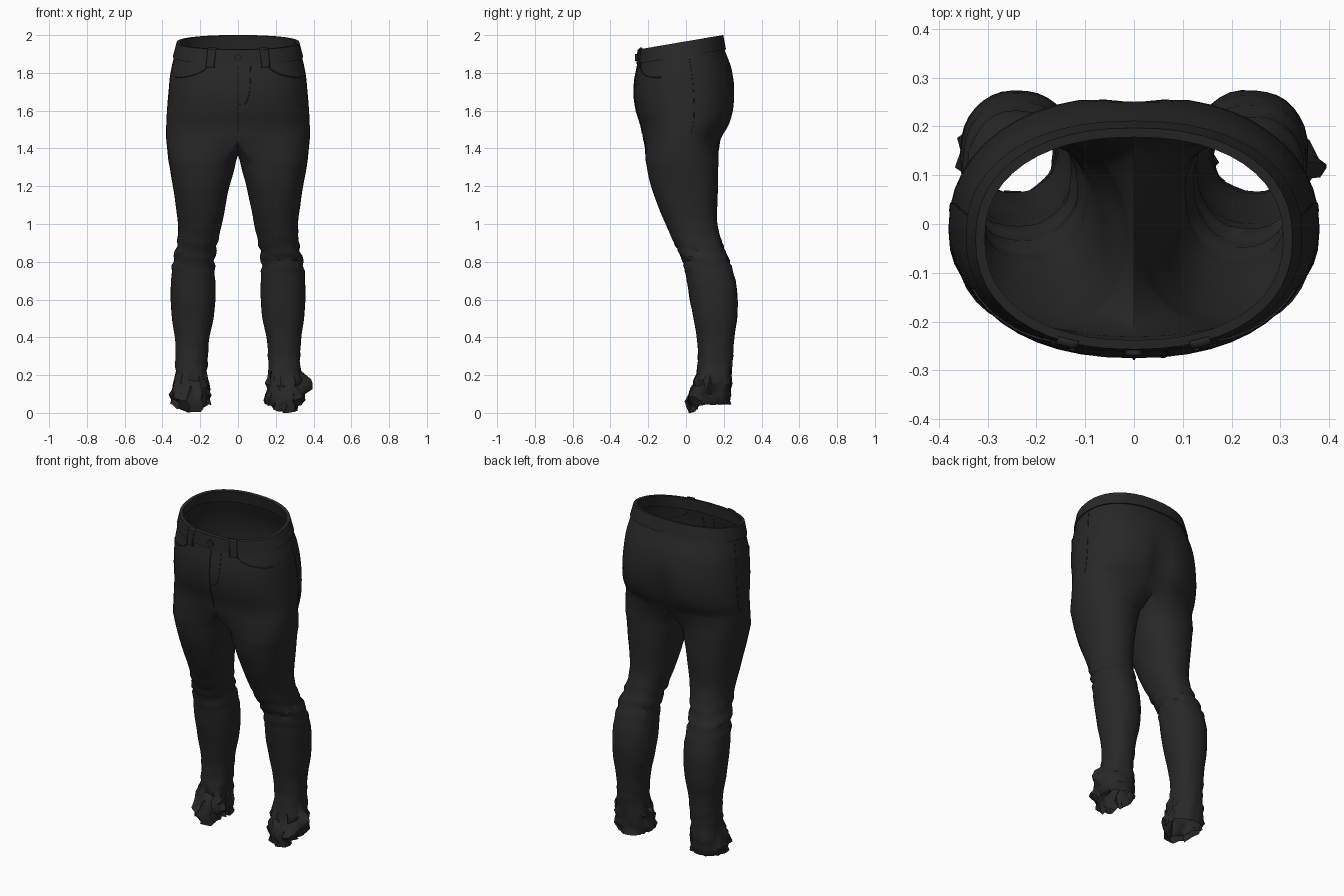
import bpy, bmesh, math, random
from mathutils import Vector, noise

random.seed(4)
if "Cube" in bpy.data.objects:
    bpy.data.objects.remove(bpy.data.objects["Cube"])

denim = bpy.data.materials.new("black_denim")
denim.use_nodes = True
COLOUR = (0.021, 0.021, 0.021, 1)
denim.diffuse_color = COLOUR
bsdf = denim.node_tree.nodes["Principled BSDF"]
bsdf.inputs["Base Color"].default_value = COLOUR
bsdf.inputs["Roughness"].default_value = 0.9

# Hip sections: height, half width, front y, back y, tilt
HIPS = [(1.967, .318, -.25, .19, .17), (1.89, .338, -.255, .205, .16),
        (1.8, .358, -.27, .242, .1), (1.7, .368, -.275, .262, .05),
        (1.6, .376, -.262, .258, .02), (1.52, .38, -.238, .232, 0),
        (1.45, .38, -.228, .19, 0)]
# Leg sections: height, inner x, outer x, front y, back y
LEGS = [(1.38, .003, .375, -.22, .177), (1.3, .018, .362, -.207, .17),
        (1.2, .045, .345, -.186, .17), (1.1, .066, .33, -.15, .166),
        (1.0, .085, .318, -.108, .166), (.9, .108, .322, -.062, .19),
        (.8, .123, .345, -.016, .23), (.7, .12, .355, .005, .262),
        (.6, .12, .356, .02, .274), (.5, .13, .35, .04, .27),
        (.4, .15, .335, .057, .256), (.3, .16, .33, .065, .248),
        (.2, .163, .333, .055, .24), (.15, .155, .342, .035, .242),
        (.1, .15, .356, .005, .236), (.05, .145, .345, .02, .235)]
HALF, INNER = 24, 12


def section(table, z):
    """Smoothly interpolated section at height z."""
    i = 0
    while i < len(table) - 2 and z < table[i + 1][0]:
        i += 1
    p1, p2 = table[i], table[i + 1]
    p0, p3 = table[max(i - 1, 0)], table[min(i + 2, len(table) - 1)]
    t = (z - p1[0]) / (p2[0] - p1[0])
    return [b + t / 2 * (c - a + t * (2 * a - 5 * b + 4 * c - d + t * (3 * (b - c) + d - a)))
            for a, b, c, d in zip(p0, p1, p2, p3)][1:]


def power(v, n=2.25):
    return math.copysign(abs(v) ** (2 / n), v)


def hip_point(z, deg, out=0.0):
    """Point on the hips; -90 degrees is the front, 90 the back."""
    hw, yf, yb, tilt = section(HIPS, z)
    a = math.radians(deg)
    x = (hw + out) * power(math.cos(a))
    y = (yf + yb) / 2 + ((yb - yf) / 2 + out) * power(math.sin(a))
    if math.sin(a) > 0:  # cleft between the buttocks
        depth = .035 * math.exp(-((z - 1.57) / .13) ** 2)
        y -= depth * math.exp(-(x / .06) ** 2)
    return Vector((x, y, z + tilt * y))


def leg_point(z, j, side):
    xi, xo, yf, yb = section(LEGS, z)
    deg = -130 + 260 * j / HALF if j <= HALF else 130 + 100 * (j - HALF) / INNER
    a = math.radians(deg)
    c, s = math.cos(a), math.sin(a)
    # soft folds around the knee and down to the ankle
    knee = math.exp(-((z - .83) / .09) ** 2)
    ankle = max(0, 1 - z / .4)
    fold = .008 * (knee + ankle) * math.sin(z * 85 + 1.5 * math.sin(a * 2 + side))
    fold += .008 * (.3 + ankle) * noise.noise((c * 2 + side * 5, s * 2, z * 9))
    x = (xi + xo) / 2 + ((xo - xi) / 2 + fold) * power(c)
    y = (yf + yb) / 2 + ((yb - yf) / 2 + fold) * power(s)
    # crumpled cuff, dropping to a point at the front
    low = max(0, 1 - z / .21)
    if low > 0:
        front = .25 + .75 * (1 - s) / 2
        x += random.uniform(-.016, .016) * front
        y += random.uniform(-.012, .016) * front
        z += random.uniform(-.008, .008) * front
        z -= .058 * low * max(0, math.cos(a + math.radians(85))) ** 3
        if side > 0 and .12 < z < .18:
            x += .045 * max(0, math.cos(a + .2)) ** 20
    return Vector((x * side, y, max(z, 0)))


def finish(name, bm, angle=45):
    bmesh.ops.remove_doubles(bm, verts=bm.verts, dist=.0002)
    bmesh.ops.recalc_face_normals(bm, faces=bm.faces)
    mesh = bpy.data.meshes.new(name)
    bm.to_mesh(mesh)
    bm.free()
    mesh.materials.append(denim)
    mesh.shade_smooth()
    mesh.set_sharp_from_angle(angle=math.radians(angle))
    obj = bpy.data.objects.new(name, mesh)
    bpy.context.collection.objects.link(obj)
    return obj


def loft(bm, rows, closed):
    grid = [[bm.verts.new(p) for p in row] for row in rows]
    n = len(rows[0])
    for r0, r1 in zip(grid, grid[1:]):
        for j in range(n if closed else n - 1):
            k = (j + 1) % n
            bm.faces.new((r0[j], r0[k], r1[k], r1[j]))


# Trousers: one shell of two hip halves and two legs, welded along the middle
bm = bmesh.new()
for side in (1, -1):
    hips = []
    for i in range(19):
        z = 1.955 - (1.955 - 1.45) * i / 18
        row = [hip_point(z, -90 + 180 * j / HALF) for j in range(HALF + 1)]
        row[0].x = row[-1].x = 0
        for p in row:
            p.x *= side
        hips.append(row)
    loft(bm, hips, False)
    # crotch seam closes the top of the leg
    f, b = hips[-1][0], hips[-1][-1]
    seam = []
    for k in range(1, INNER):
        t = k / INNER
        p = b.lerp(f, t)
        p.z -= .085 * math.sin(math.pi * t) ** .7
        seam.append(p)
    heights = [1.335 - .0265 * i for i in range(43)] + [.18, .155, .125, .095, .07, .045]
    legs = [[leg_point(z, j, side) for j in range(HALF + INNER)] for z in heights]
    loft(bm, [hips[-1] + seam] + legs, True)
finish("trousers", bm)

# Waistband: folded strip around the top
bm = bmesh.new()
profile = [(1.89, 0), (1.89, .007), (1.967, .007), (1.967, -.012), (1.895, -.012)]
loft(bm, [[hip_point(z, 7.5 * j, o) for j in range(48)] for z, o in profile], True)
finish("waistband", bm, 30)


def strip(name, path, radius):
    """Thin stitched ridge following points on the cloth."""
    curve = bpy.data.curves.new(name, "CURVE")
    curve.dimensions = "3D"
    curve.bevel_depth = radius
    curve.bevel_resolution = 1
    spline = curve.splines.new("POLY")
    spline.points.add(len(path) - 1)
    for point, p in zip(spline.points, path):
        point.co = (*p, 1)
    curve.materials.append(denim)
    obj = bpy.data.objects.new(name, curve)
    bpy.context.collection.objects.link(obj)


def flip(p, side):
    return Vector((p.x * side, p.y, p.z))


for side, label in ((1, "left"), (-1, "right")):
    # Curved front pocket opening
    pocket = []
    for k in range(13):
        t = k / 12 * math.pi / 2
        pocket.append(flip(hip_point(1.89 - .1 * math.sin(t), -25 - 41 * math.cos(t), .001), side))
    strip(label + "_pocket_edge", pocket, .003)
    # Outer side seam
    strip(label + "_side_seam",
          [flip(hip_point(1.88 - .04 * k, 8, 0), side) for k in range(11)], .002)
    # Belt loop
    bm = bmesh.new()
    loop = [(1.865, .001), (1.868, .013), (1.965, .016), (1.975, .004)]
    loft(bm, [[flip(hip_point(z, d, o), side) for d in (-72, -70, -66, -64)]
              for z, o in loop], False)
    belt_loop = finish(label + "_belt_loop", bm, 30)
    thick = belt_loop.modifiers.new("thickness", "SOLIDIFY")
    thick.thickness = .005

# Fly: straight seam and curved stitching
strip("fly_seam", [hip_point(1.88 - .04 * k, -90, .001) for k in range(11)], .003)
strip("fly_stitching", [hip_point(1.88 - .24 * math.sin(k / 10 * math.pi / 2),
                                  -90 + 9 * math.cos(k / 10 * math.pi / 2) ** .5, 0)
                        for k in range(11)], .002)

# Button on the waistband
at = hip_point(1.925, -90, .01)
bpy.ops.mesh.primitive_cylinder_add(vertices=16, radius=.018, depth=.014, location=at,
                                    rotation=(math.pi / 2, 0, 0))
button = bpy.context.object
button.name = "waist_button"
button.data.materials.append(denim)
